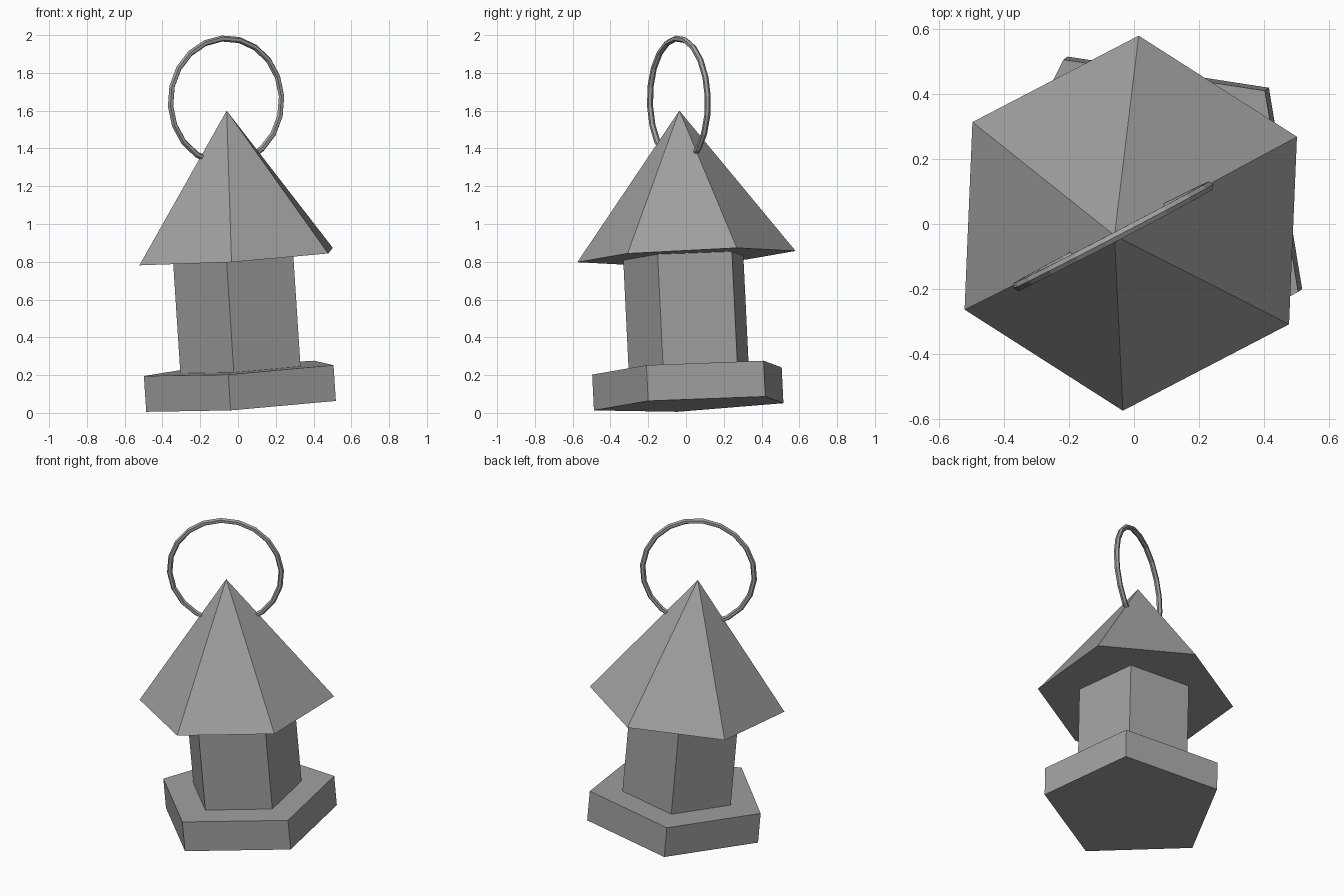
import bpy, math
from mathutils import Vector, Matrix

if "Cube" in bpy.data.objects:
    bpy.data.objects.remove(bpy.data.objects["Cube"])

# One shared grey
grey = bpy.data.materials.new("stone_grey")
grey.diffuse_color = (0.35, 0.35, 0.35, 1)
grey.use_nodes = True
grey.node_tree.nodes["Principled BSDF"].inputs["Base Color"].default_value = grey.diffuse_color

# The whole lantern leans slightly: all parts share one tilted axis
axis = Vector((-0.0646, -0.0485, 0.9967)).normalized()
tilt = Vector((0, 0, 1)).rotation_difference(axis).to_matrix().to_4x4()
roof_centre = Vector((-0.01, 0.0025, 0.8275))


def place(name, along, turn, stand=None):
    """Put the active object on the tilted axis, measured from the roof base."""
    ob = bpy.context.object
    ob.name = name
    spin = Matrix.Rotation(math.radians(turn), 4, 'Z')
    local = spin @ stand if stand else spin
    ob.matrix_world = Matrix.Translation(roof_centre + axis * along) @ tilt @ local
    ob.data.materials.append(grey)
    return ob


def prism(name, sides, r_low, r_top, low, top, turn):
    """Flat-sided prism or pyramid; turn is the angle of one corner."""
    bpy.ops.mesh.primitive_cone_add(vertices=sides, radius1=r_low, radius2=r_top,
                                    depth=top - low)
    # cone corners start on +y, so subtract 90 degrees
    return place(name, (low + top) / 2, turn - 90)


# Five-sided base slab and column
prism("base", 5, 0.535, 0.535, -0.786, -0.596, 45.3)
prism("column", 5, 0.339, 0.339, -0.596, 0.0, 45.3)

# Six-sided pointed roof
prism("roof", 6, 0.579, 0.0, 0.0, 0.775, 27.5)

# Hanging ring, standing upright through the roof tip
bpy.ops.mesh.primitive_torus_add(major_segments=20, minor_segments=6,
                                 major_radius=0.332, minor_radius=0.016)
place("hanging_ring", 0.826, 27.5, Matrix.Rotation(math.radians(90), 4, 'X'))
